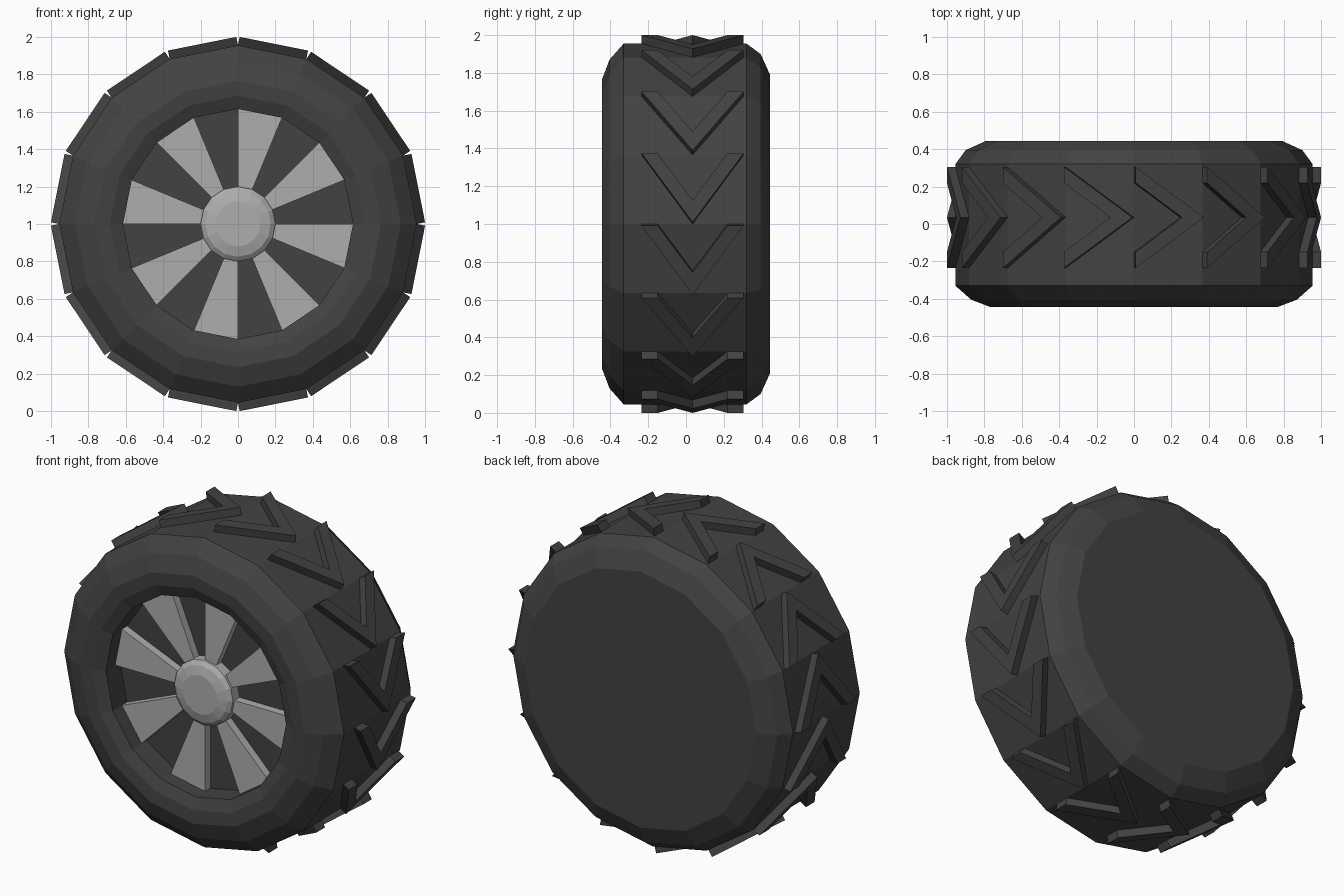
import bpy, bmesh
from math import sin, cos, pi
from mathutils import Vector

if "Cube" in bpy.data.objects:
    bpy.data.objects.remove(bpy.data.objects["Cube"])

N = 16
STEP = 2 * pi / N


def material(name, v):
    m = bpy.data.materials.new(name)
    m.diffuse_color = (v, v, v, 1)
    m.use_nodes = True
    m.node_tree.nodes["Principled BSDF"].inputs["Base Color"].default_value = m.diffuse_color
    return m


rubber = material("rubber", 0.055)
metal = material("metal", 0.42)


def pt(r, a, y):
    return Vector((r * cos(a), y, 1 + r * sin(a)))


def finish(name, bm, mat):
    bmesh.ops.recalc_face_normals(bm, faces=bm.faces)
    me = bpy.data.meshes.new(name)
    bm.to_mesh(me)
    bm.free()
    me.materials.append(mat)
    ob = bpy.data.objects.new(name, me)
    bpy.context.collection.objects.link(ob)
    return ob


def lathe(name, profile, mat):
    """Revolve (radius, y) points about the axle and cap both ends."""
    bm = bmesh.new()
    rings = [[bm.verts.new(pt(r, i * STEP, y)) for i in range(N)] for r, y in profile]
    for a, b in zip(rings, rings[1:]):
        for i in range(N):
            j = (i + 1) % N
            bm.faces.new((a[i], a[j], b[j], b[i]))
    bm.faces.new(rings[0])
    bm.faces.new(rings[-1])
    return finish(name, bm, mat)


def add_prism(bm, bottom, top):
    b = [bm.verts.new(p) for p in bottom]
    t = [bm.verts.new(p) for p in top]
    bm.faces.new(b)
    bm.faces.new(t)
    for i in range(len(b)):
        j = (i + 1) % len(b)
        bm.faces.new((b[i], b[j], t[j], t[i]))


# Tyre with closed back and recessed wheel face
lathe("tyre", [(0.79, 0.445), (0.90, 0.395), (0.955, 0.32), (0.955, -0.33),
               (0.87, -0.405), (0.765, -0.445), (0.685, -0.44),
               (0.615, -0.41), (0.615, -0.27)], rubber)

# Chevron treads, one per flat of the tyre, pointing clockwise from the front
half = 0.955 * sin(STEP / 2)
apothem = 0.955 * cos(STEP / 2)
yc = 0.035
chevron = [(-half, 0.27), (half, 0), (-half, -0.27),
           (-half, -0.185), (half - 0.12, 0), (-half, 0.185)]
bm = bmesh.new()
for k in range(N):
    a = (k + 0.5) * STEP
    out = Vector((cos(a), 0, sin(a)))
    along = Vector((sin(a), 0, -cos(a)))
    layers = [[Vector((0, yc + y, 1)) + along * s + out * h for s, y in chevron]
              for h in (apothem, apothem + 0.046)]
    add_prism(bm, *layers)
finish("treads", bm, rubber)

# Eight wedge spokes on alternate segments
bm = bmesh.new()
for k in range(1, N, 2):
    a, b = k * STEP, (k + 1) * STEP
    outline = [(0.18, a), (0.615, a), (0.615, b), (0.18, b)]
    add_prism(bm, *[[pt(r, t, y) for r, t in outline] for y in (-0.27, -0.32)])
finish("spokes", bm, metal)

# Domed hub cap
lathe("hub", [(0.2, -0.27), (0.2, -0.335), (0.175, -0.355), (0.12, -0.37)], metal)
